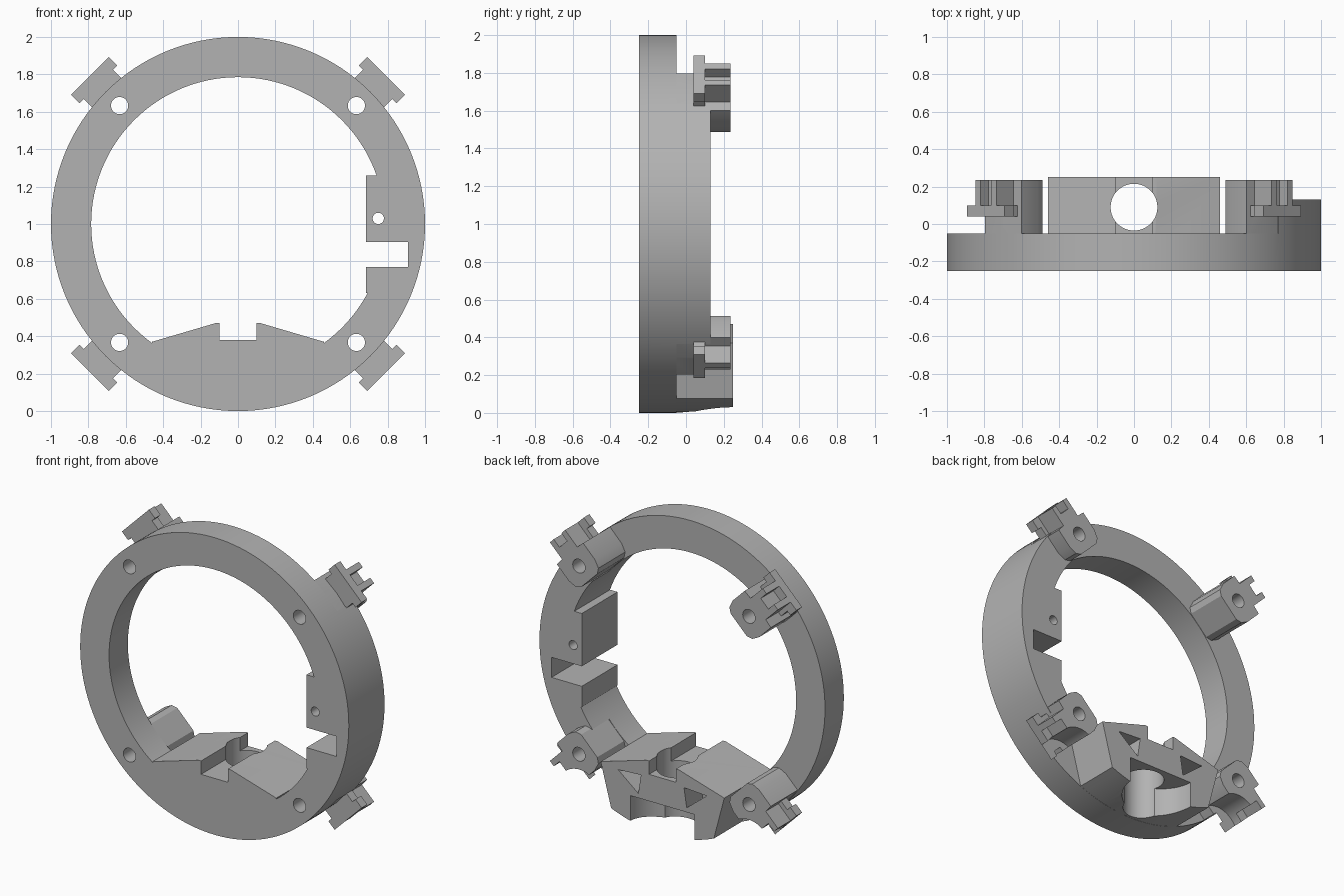
import bpy, bmesh, math
from mathutils import Matrix

cube = bpy.data.objects.get("Cube")
if cube:
    bpy.data.objects.remove(cube, do_unlink=True)

grey = bpy.data.materials.new("plain_grey")
grey.use_nodes = True
colour = (0.45, 0.45, 0.45, 1)
grey.diffuse_color = colour
grey.node_tree.nodes["Principled BSDF"].inputs["Base Color"].default_value = colour

STEP = 2 * math.pi / 128
ROOT = math.sqrt(0.5)


def make(name, bm):
    bmesh.ops.recalc_face_normals(bm, faces=bm.faces)
    mesh = bpy.data.meshes.new(name)
    bm.to_mesh(mesh)
    bm.free()
    mesh.materials.append(grey)
    obj = bpy.data.objects.new(name, mesh)
    bpy.context.collection.objects.link(obj)
    return obj


def prism(name, profile, y0, y1):
    """Extrude an x-z outline along y."""
    bm = bmesh.new()
    face = bm.faces.new([bm.verts.new((x, y0, z)) for x, z in profile])
    new = bmesh.ops.extrude_face_region(bm, geom=[face])["geom"]
    verts = [v for v in new if isinstance(v, bmesh.types.BMVert)]
    bmesh.ops.translate(bm, verts=verts, vec=(0, y1 - y0, 0))
    return make(name, bm)


def rect(x0, x1, z0, z1):
    return [(x0, z0), (x1, z0), (x1, z1), (x0, z1)]


def arc(radius, first, last, cx=0, cz=1):
    """Points on a circle, counted in fixed angular steps."""
    way = 1 if last > first else -1
    return [(cx + radius * math.cos(i * STEP), cz + radius * math.sin(i * STEP))
            for i in range(first, last + way, way)]


def rod(radius, x, z, y0=-0.5, y1=0.5):
    return prism("rod", arc(radius, 0, 127, x, z), y0, y1)


def combine(target, other, operation):
    mod = target.modifiers.new("combine", "BOOLEAN")
    mod.operation = operation
    mod.solver = "EXACT"
    mod.object = other
    bpy.context.view_layer.objects.active = target
    bpy.ops.object.modifier_apply(modifier=mod.name)
    bpy.data.objects.remove(other, do_unlink=True)


def add(target, other):
    combine(target, other, "UNION")


def cut(target, other):
    combine(target, other, "DIFFERENCE")


# Main ring, thicker along one side
ring = prism("ring", arc(1, 0, 127), -0.25, -0.05)
cut(ring, rod(0.785, 0, 1))
add(ring, prism("thick_side", arc(1, -14, 14) + arc(0.785, 14, -14), -0.25, 0.13))

# Side bracket with its slot and small bore
add(ring, prism("bracket", rect(0.685, 0.88, 0.63, 1.26), -0.25, 0.13))
cut(ring, prism("slot", rect(0.6, 0.91, 0.77, 0.905), -0.5, 0.5))
cut(ring, rod(0.03, 0.75, 1.03))

# Base block: sloped top, central channel, rounded underside
right_top = [(0.1, 0.38), (0.1, 0.47), (0.12, 0.47), (0.46, 0.37)]
left_top = [(-x, z) for x, z in reversed(right_top)]
base = prism("base_block", right_top + arc(0.999, -24, -40) + left_top, -0.25, 0.25)

# Upright bore and the half-round relief beneath the back plate
for radius, y, z0, z1 in ((0.125, 0.09, -0.2, 0.8), (0.24, 0.26, -0.2, 0.2)):
    bm = bmesh.new()
    bmesh.ops.create_cone(bm, cap_ends=True, segments=64, radius1=radius,
                          radius2=radius, depth=z1 - z0,
                          matrix=Matrix.Translation((0, y, (z0 + z1) / 2)))
    cut(base, make("bore", bm))

# Triangular pockets in the back of the base
for side in (-1, 1):
    outline = [(side * x, z) for x, z in ((0.16, 0.36), (0.33, 0.35), (0.18, 0.23))]
    cut(base, prism("pocket", outline, 0.08, 0.4))
add(ring, base)


# Four diagonal posts, drawn along (radial, tangential) axes
def post(name, sx, sz):
    def place(points):
        return [(sx * (r + t) * ROOT, 1 + sz * (r - t) * ROOT) for r, t in points]

    half = [(0.787, 0.085), (0.81, 0.12), (0.865, 0.138), (0.988, 0.138)]
    outline = half + [(0.998, 0)] + [(r, -t) for r, t in reversed(half)]
    body = prism(name, place(outline), -0.1, 0.235)
    # neck, end plate and the pair of teeth on the outer end
    for r0, r1, t0, t1, y0, y1 in (
            (0.95, 1.07, -0.11, 0.11, 0.04, 0.1),
            (0.95, 1.06, -0.08, 0.08, 0.04, 0.235),
            (1.055, 1.12, -0.142, 0.142, 0.04, 0.1),
            (1.03, 1.12, 0.04, 0.08, 0.05, 0.235),
            (1.03, 1.12, -0.08, -0.04, 0.05, 0.235)):
        add(body, prism("clip", place(rect(r0, r1, t0, t1)), y0, y1))
    # lower posts are scooped clear of the base
    if sz < 0:
        cut(body, rod(0.16, sx * 0.63, 0.105, 0.04, 0.5))
    return body


posts = [post(f"{level}_{side}_post", sx, sz)
         for level, sz in (("upper", 1), ("lower", -1))
         for side, sx in (("left", 1), ("right", -1))]

# Screw holes run through ring and posts alike
for sx in (-1, 1):
    for z in (0.367, 1.633):
        for part in [ring] + posts:
            if part is ring or (part.data.vertices[0].co.x * sx > 0
                                and (part.data.vertices[0].co.z - 1) * (z - 1) > 0):
                cut(part, rod(0.046, sx * 0.633, z))

# Smooth the round walls, keep the edges crisp
bpy.ops.object.select_all(action="DESELECT")
for part in [ring] + posts:
    part.select_set(True)
bpy.context.view_layer.objects.active = ring
bpy.ops.object.shade_smooth_by_angle(angle=math.radians(25))
